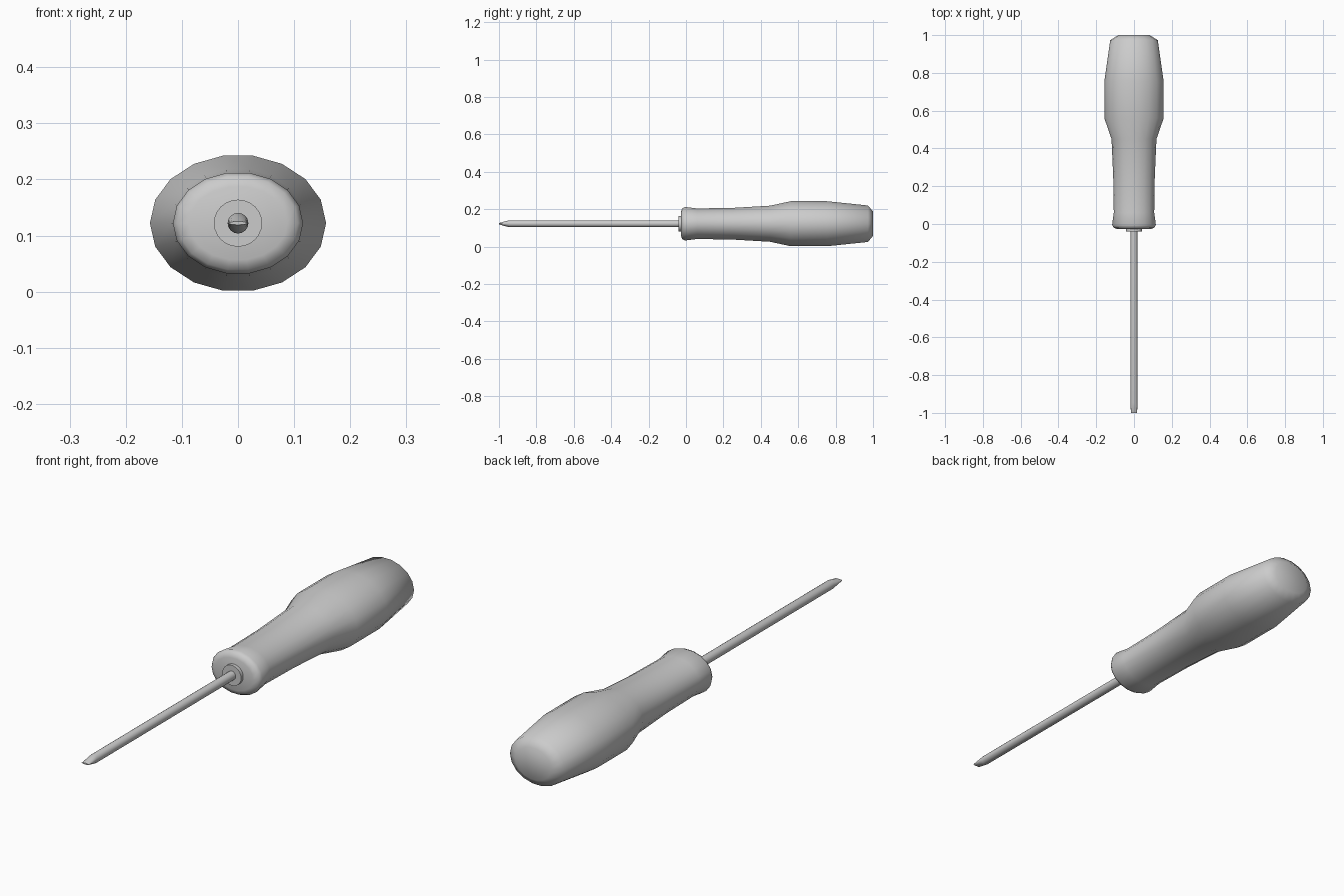
import bpy, bmesh, math

if "Cube" in bpy.data.objects:
    bpy.data.objects.remove(bpy.data.objects["Cube"])

ZC = 0.122  # height of the tool's axis

grey = bpy.data.materials.new("plain_grey")
grey.diffuse_color = (0.6, 0.6, 0.6, 1)
grey.use_nodes = True
grey.node_tree.nodes["Principled BSDF"].inputs["Base Color"].default_value = grey.diffuse_color


def loft(name, sections, sides, angle):
    """Skin elliptical rings (y, x radius, z radius) along y and cap the ends."""
    bm = bmesh.new()
    rings = []
    for y, rx, rz in sections:
        ring = []
        for i in range(sides):
            a = 2 * math.pi * i / sides
            ring.append(bm.verts.new((rx * math.cos(a), y, ZC + rz * math.sin(a))))
        rings.append(ring)
    for r0, r1 in zip(rings, rings[1:]):
        for i in range(sides):
            j = (i + 1) % sides
            bm.faces.new((r0[i], r0[j], r1[j], r1[i]))
    bm.faces.new(rings[0])
    bm.faces.new(rings[-1])
    bmesh.ops.recalc_face_normals(bm, faces=bm.faces)
    mesh = bpy.data.meshes.new(name)
    bm.to_mesh(mesh)
    bm.free()
    mesh.materials.append(grey)
    ob = bpy.data.objects.new(name, mesh)
    bpy.context.collection.objects.link(ob)
    bpy.ops.object.select_all(action='DESELECT')
    ob.select_set(True)
    bpy.context.view_layer.objects.active = ob
    bpy.ops.object.shade_smooth_by_angle(angle=math.radians(angle))
    return ob


# Grip: flared collar, narrow neck, swollen palm end
loft("handle", [
    (-0.027, 0.088, 0.066), (-0.020, 0.107, 0.084), (-0.005, 0.116, 0.091),
    (0.06, 0.107, 0.083), (0.25, 0.110, 0.086), (0.45, 0.119, 0.098),
    (0.56, 0.157, 0.122), (0.755, 0.157, 0.122), (0.973, 0.126, 0.099),
    (1.0, 0.083, 0.066)], 18, 80)

# Ring where the shaft enters the grip
loft("ferrule", [(-0.041, 0.043, 0.042), (-0.02, 0.043, 0.042)], 24, 40)

# Shaft ground down to a flat blade
loft("shaft_and_blade", [
    (-1.0, 0.0165, 0.003), (-0.975, 0.0175, 0.011), (-0.945, 0.0185, 0.0185),
    (-0.03, 0.0185, 0.0185)], 16, 50)
